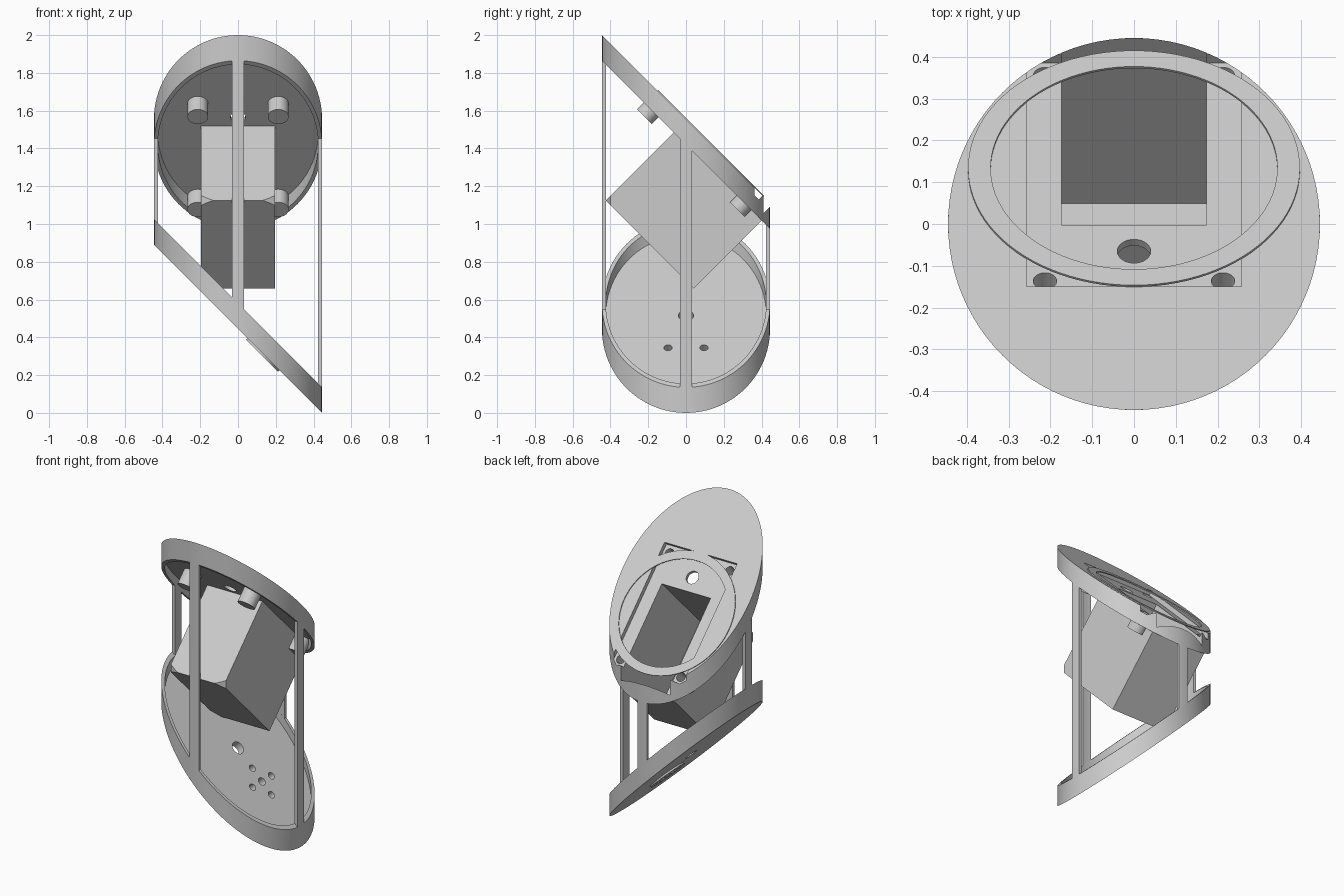
import bpy, bmesh, math
from mathutils import Matrix, Vector

if "Cube" in bpy.data.objects:
    bpy.data.objects.remove(bpy.data.objects["Cube"])

N = 96
R, RI = 0.445, 0.425          # shell radii
TOP, BOT = 1.555, 0.445       # heights of the slanted planes on the axis
RIM, PLATE = 0.135, 0.07      # vertical thickness of rim and plate
S = math.sqrt(0.5)

grey = bpy.data.materials.new("light_grey")
grey.diffuse_color = (0.6, 0.6, 0.6, 1)
grey.use_nodes = True
grey.node_tree.nodes["Principled BSDF"].inputs["Base Color"].default_value = grey.diffuse_color


def frame(v, n, origin):
    """Local axes of a slanted plate: u across, v down the slope, n outward."""
    v, n = Vector(v) * S, Vector(n) * S
    m = Matrix((v.cross(n), v, n)).transposed().to_4x4()
    m.translation = origin
    return m


TF = frame((0, 1, -1), (0, 1, 1), (0, 0, TOP))
BF = frame((1, 0, -1), (1, 0, 1), (0, 0, BOT))


def finish(name, bm):
    bmesh.ops.recalc_face_normals(bm, faces=bm.faces[:])
    me = bpy.data.meshes.new(name)
    bm.to_mesh(me)
    bm.free()
    me.materials.append(grey)
    ob = bpy.data.objects.new(name, me)
    bpy.context.collection.objects.link(ob)
    return ob


def lathe(name, profile, shear=(0, 0), m=Matrix(), closed=False):
    """Turn (radius, height) points about z, then slant them."""
    bm = bmesh.new()
    rings = []
    for r, h in profile:
        ring = []
        for i in range(N):
            a = 2 * math.pi * i / N
            x, y = r * math.cos(a), r * math.sin(a)
            ring.append(bm.verts.new(m @ Vector((x, y, h + shear[0] * x + shear[1] * y))))
        rings.append(ring)
    pairs = list(zip(rings, rings[1:]))
    if closed:
        pairs.append((rings[-1], rings[0]))
    else:
        bm.faces.new(rings[0])
        bm.faces.new(rings[-1])
    for a, b in pairs:
        for i in range(N):
            j = (i + 1) % N
            bm.faces.new((a[i], a[j], b[j], b[i]))
    return finish(name, bm)


def rod(name, m, u, v, r, n0, n1):
    return lathe(name, [(r, n0), (r, n1)], m=m @ Matrix.Translation((u, v, 0)))


def block(name, m, u, v0, v1, n0, n1):
    bm = bmesh.new()
    bmesh.ops.create_cube(bm, size=1)
    for vert in bm.verts:
        c = vert.co
        vert.co = m @ Vector((c.x * 2 * u, v0 + (c.y + 0.5) * (v1 - v0), n0 + (c.z + 0.5) * (n1 - n0)))
    return finish(name, bm)


def boolean(ob, tool, op, keep=False):
    mod = ob.modifiers.new("bool", 'BOOLEAN')
    mod.operation, mod.solver, mod.object = op, 'EXACT', tool
    bpy.context.view_layer.objects.active = ob
    bpy.ops.object.modifier_apply(modifier=mod.name)
    if not keep:
        bpy.data.objects.remove(tool)


# slanted top and bottom caps, each a plate with a rim
top = lathe("top_cap", [(R, TOP), (R, TOP - RIM), (RI, TOP - RIM), (RI, TOP - PLATE)], (0, -1))
base = lathe("bottom_cap", [(R, BOT), (R, BOT + RIM), (RI, BOT + RIM), (RI, BOT + PLATE)], (-1, 0))

# hanging box and screw bosses, trimmed to the shell
shell = lathe("shell_trim", [(R - 0.0004, -1), (R - 0.0004, 3)])
screws = [(u, v) for u in (-0.213, 0.213) for v in (-0.165, 0.53)]
solids = [block("box", TF, 0.195, 0.0035, 0.662, -0.605, -0.04)]
solids += [rod("boss", TF, u, v, 0.055, -0.147, -0.035) for u, v in screws]
for s in solids:
    boolean(s, shell, 'INTERSECT', keep=True)
    boolean(top, s, 'UNION')
bpy.data.objects.remove(shell)

# pocket, box cavity, screw holes and cable hole
boolean(top, block("pocket", TF, 0.257, -0.212, 0.573, -0.028, 0.1), 'DIFFERENCE')
boolean(top, block("cavity", TF, 0.173, 0.025, 0.643, -0.573, 0.12), 'DIFFERENCE')
for u, v in screws:
    boolean(top, rod("screw_hole", TF, u, v, 0.028, -0.12, 0.05), 'DIFFERENCE')
boolean(top, rod("cable_hole", TF, 0, -0.064, 0.04, -0.1, 0.05), 'DIFFERENCE')

# thin raised ring on the top cap
ring = lathe("raised_ring", [(0.397, 0), (0.397, 0.006), (0.343, 0.006), (0.343, 0)],
             m=TF @ Matrix.Translation((0, 0.184, 0)), closed=True)

# mounting disc and holes in the bottom cap
C = 0.191
boolean(base, rod("mount_disc", BF, 0, C, 0.12, -0.01, 0.01), 'UNION')
for u, v, r in [(0, C, 0.025), (0.095, C, 0.022), (-0.095, C, 0.022),
                (0, C + 0.095, 0.022), (0, C - 0.095, 0.022), (0, -0.0495, 0.04)]:
    boolean(base, rod("mount_hole", BF, u, v, r, -0.1, 0.15), 'DIFFERENCE')


# four thin curved posts joining the rims
def post(name, ang):
    bm = bmesh.new()
    half, k = math.asin(0.033 / R), 4
    loops = []
    for i in range(k + 1):
        a = ang + half * (2 * i / k - 1)
        loop = []
        for r, upper in ((R, 0), (R, 1), (RI, 1), (RI, 0)):
            x, y = r * math.cos(a), r * math.sin(a)
            z = TOP - y - RIM + 0.002 if upper else BOT - x + RIM - 0.002
            loop.append(bm.verts.new((x, y, z)))
        loops.append(loop)
    for a, b in zip(loops, loops[1:]):
        for i in range(4):
            j = (i + 1) % 4
            bm.faces.new((a[i], a[j], b[j], b[i]))
    bm.faces.new(loops[0])
    bm.faces.new(loops[-1])
    return finish(name, bm)


posts = [post(n, i * math.pi / 2) for i, n in
         enumerate(("right_post", "back_post", "left_post", "front_post"))]

# smooth round walls, keep edges crisp
bpy.ops.object.select_all(action='DESELECT')
for ob in [top, base, ring] + posts:
    ob.select_set(True)
bpy.context.view_layer.objects.active = top
bpy.ops.object.shade_smooth_by_angle(angle=math.radians(25))
